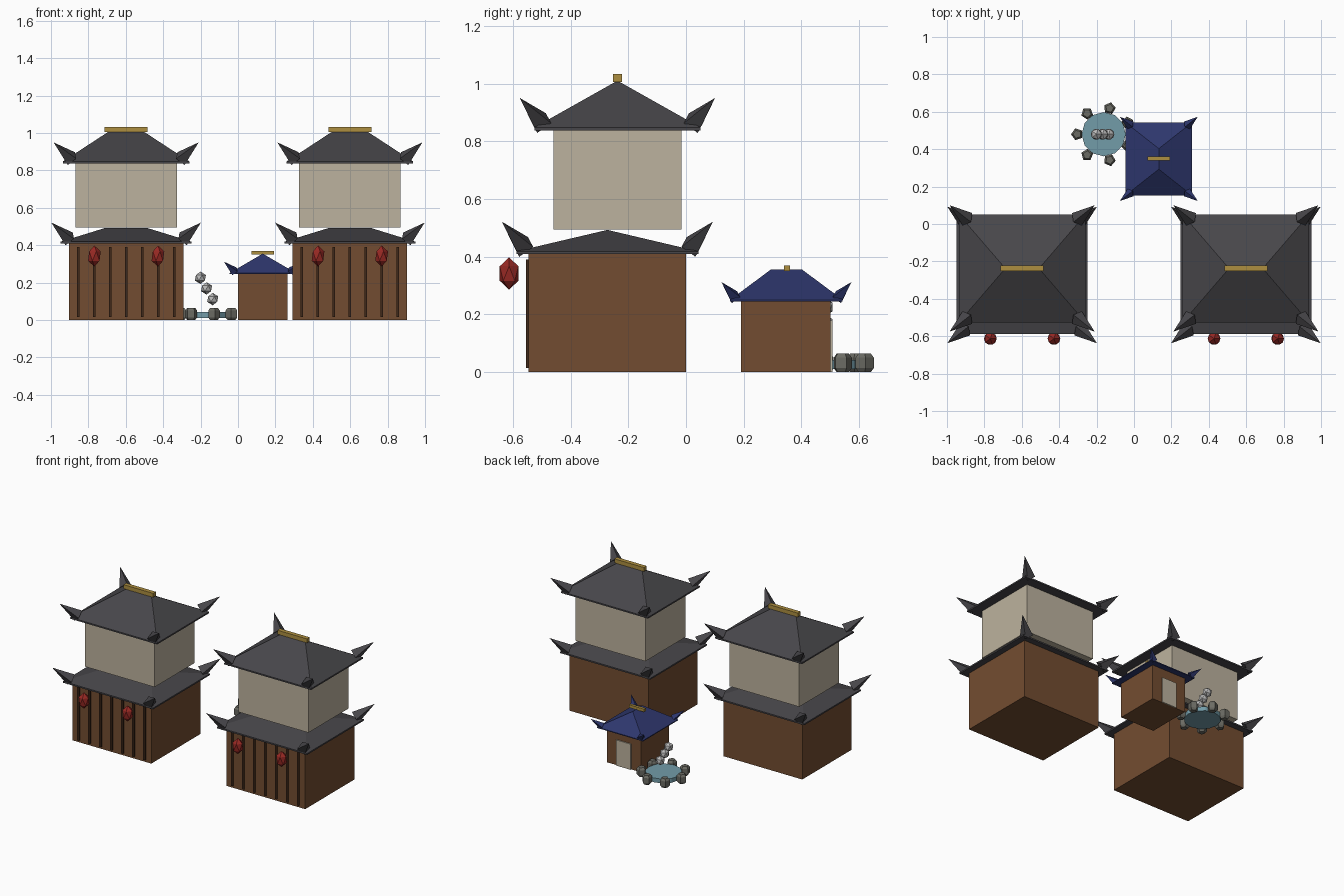
import bpy, bmesh, math
from mathutils import Vector, Matrix

cube = bpy.data.objects.get("Cube")
if cube:
    bpy.data.objects.remove(cube, do_unlink=True)


def material(name, srgb):
    color = [((c + 0.055) / 1.055) ** 2.4 for c in srgb] + [1.0]
    m = bpy.data.materials.new(name)
    m.use_nodes = True
    m.diffuse_color = color
    m.node_tree.nodes["Principled BSDF"].inputs["Base Color"].default_value = color
    return m


WOOD = material("brown wood", (.45, .30, .19))
DARK = material("dark wood", (.25, .16, .10))
PLASTER = material("cream plaster", (.74, .70, .62))
SLATE = material("grey roof", (.28, .275, .29))
BLUE = material("blue roof", (.18, .215, .43))
GOLD = material("gold", (.68, .56, .25))
RED = material("red lantern", (.60, .16, .14))
WATER = material("pond water", (.45, .61, .66))
ROCK = material("grey rock", (.42, .42, .39))
STONE = material("pale stone", (.73, .73, .73))


def finish(name, bm, mat):
    bmesh.ops.recalc_face_normals(bm, faces=bm.faces)
    mesh = bpy.data.meshes.new(name)
    bm.to_mesh(mesh)
    bm.free()
    mesh.materials.append(mat)
    ob = bpy.data.objects.new(name, mesh)
    bpy.context.collection.objects.link(ob)
    return ob


def box(name, center, size, mat):
    """Box whose center is given in x, y and whose bottom is at z."""
    bm = bmesh.new()
    x, y, z = center
    place = Matrix.Translation((x, y, z + size[2] / 2)) @ Matrix.Diagonal((*size, 1))
    bmesh.ops.create_cube(bm, size=1, matrix=place)
    return finish(name, bm, mat)


def ball(name, center, radius, mat, stretch=1):
    bm = bmesh.new()
    place = Matrix.Translation(center) @ Matrix.Diagonal((1, 1, stretch, 1))
    bmesh.ops.create_icosphere(bm, subdivisions=1, radius=radius, matrix=place)
    return finish(name, bm, mat)


def lathe(name, center, rings, sides, turn, mat):
    """Stacked rings of (radius, height), wrapped in a hull."""
    bm = bmesh.new()
    for r, z in rings:
        for i in range(sides):
            a = turn + math.tau * i / sides
            bm.verts.new((center[0] + r * math.cos(a), center[1] + r * math.sin(a), z))
    bmesh.ops.convex_hull(bm, input=bm.verts)
    bmesh.ops.dissolve_limit(bm, angle_limit=.01, verts=bm.verts, edges=bm.edges)
    return finish(name, bm, mat)


def roof(name, x, y, z, half, peak, ridge, scale, mat):
    """Hipped roof with thin eaves and an upturned horn at each corner."""
    hx, hy = half
    corners = [(sx, sy) for sx in (-1, 1) for sy in (-1, 1)]
    bm = bmesh.new()
    for sx, sy in corners:
        for lift in (0, .01 * scale):
            bm.verts.new((x + sx * hx, y + sy * hy, z + lift))
    for s in (-1, 1):
        bm.verts.new((x + s * ridge[0], y + s * ridge[1], peak))
    bmesh.ops.convex_hull(bm, input=bm.verts)
    bmesh.ops.dissolve_limit(bm, angle_limit=.01, verts=bm.verts, edges=bm.edges)
    finish(name, bm, mat)
    # Corner horns
    bm = bmesh.new()
    for sx, sy in corners:
        base = Vector((x + sx * (hx - .045 * scale), y + sy * (hy - .025 * scale), z + .025 * scale))
        tip = Vector((x + sx * (hx + .05 * scale), y + sy * (hy + .05 * scale), z + .112 * scale))
        axis = tip - base
        place = Matrix.Translation((base + tip) / 2) @ axis.to_track_quat('Z', 'Y').to_matrix().to_4x4()
        bmesh.ops.create_cone(bm, cap_ends=True, segments=4, radius1=.042 * scale,
                              radius2=0, depth=axis.length, matrix=place)
    finish(name + "_horns", bm, mat)


# Two matching two-storey houses
for side, x in (("right", -.598), ("left", .598)):
    box(side + "_lower_storey", (x, -.2725, 0), (.612, .545, .412), WOOD)
    roof(side + "_lower_roof", x, -.2725, .409, (.35, .315), .493, (.11, 0), 1, SLATE)
    box(side + "_upper_storey", (x, -.2375, .495), (.542, .443, .345), PLASTER)
    roof(side + "_upper_roof", x, -.2375, .838, (.338, .288), 1.01, (.09, 0), 1, SLATE)
    box(side + "_ridge_beam", (x, -.2375, 1.005), (.23, .03, .028), GOLD)
    for i in range(-3, 4):
        box(side + "_front_slat", (x + i * .0855, -.549, .015), (.014, .012, .375), DARK)
    for s in (-1, 1):
        ball(side + "_lantern", (x + s * .17, -.613, .342), .038, RED, 1.48)

# Small house with a door at the back
box("small_house_walls", (.1325, .345, 0), (.265, .31, .247), WOOD)
box("small_house_door", (.1325, .503, 0), (.115, .009, .18), PLASTER)
roof("small_house_roof", .1325, .348, .245, (.178, .195), .355, (0, .055), .6, BLUE)
box("small_house_ridge_beam", (.1325, .35, .35), (.118, .02, .02), GOLD)

# Pond ringed with rocks
pond = (-.162, .48)
lathe("pond_water", pond, [(.118, .012), (.118, .042)], 12, 0, WATER)
for i in range(7):
    a = math.pi + math.tau * i / 7
    spot = (pond[0] + .142 * math.cos(a), pond[1] + .142 * math.sin(a))
    lathe("pond_rock", spot, [(.022, 0), (.033, .014), (.033, .051), (.022, .065)], 5, a, ROCK)

# Leaning stack of stones over the pond
for i in range(3):
    ball("stacked_stone", (-.135 - .033 * i, .48, .112 + .057 * i), .033, STONE)
